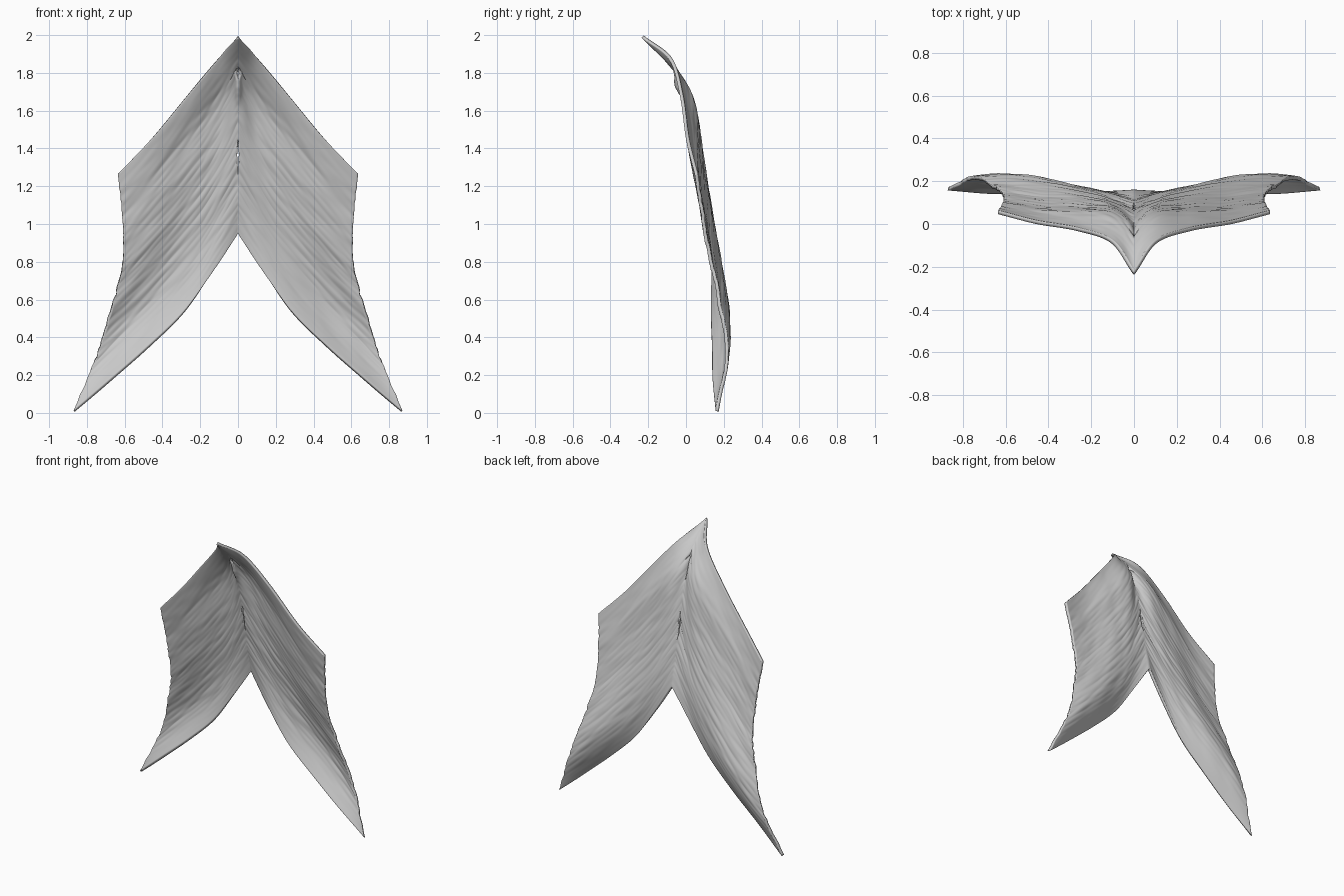
import bpy, bmesh, math
from mathutils import Vector, noise

if "Cube" in bpy.data.objects:
    bpy.data.objects.remove(bpy.data.objects["Cube"])

NU, NV = 90, 130


def spline(points, t):
    """Catmull-Rom through the points, t in 0..1."""
    p = [Vector(q) for q in points]
    p = [2 * p[0] - p[1]] + p + [2 * p[-1] - p[-2]]
    f = t * (len(p) - 3)
    i = min(int(f), len(p) - 4)
    f -= i
    a, b, c, d = p[i:i + 4]
    return 0.5 * (2 * b + (c - a) * f + (2 * a - 5 * b + 4 * c - d) * f * f
                  + (3 * b - a - 3 * c + d) * f ** 3)


# Four border curves of one half
SEAM = [(0, -.23, 1.992), (0, -.045, 1.80), (0, .02, 1.60), (0, .065, 1.38),
        (0, .108, 1.16), (0, .152, .955)]
TOP = [(0, -.23, 1.992), (.10, -.085, 1.88), (.26, -.025, 1.69),
       (.45, .008, 1.46), (.635, .055, 1.265)]
OUTER = [(.635, .055, 1.265), (.612, .09, 1.03), (.61, .132, .80),
         (.665, .18, .57), (.75, .215, .30), (.868, .165, .008)]
LOWER = [(0, .152, .955), (.14, .145, .74), (.29, .14, .53),
         (.48, .145, .345), (.68, .148, .17), (.868, .165, .008)]


def surface(u, v):
    # Coons patch between the borders
    s, o, t, l = spline(SEAM, v), spline(OUTER, v), spline(TOP, u), spline(LOWER, u)
    c = ((1 - u) * (1 - v) * Vector(SEAM[0]) + u * (1 - v) * Vector(TOP[-1])
         + (1 - u) * v * Vector(SEAM[-1]) + u * v * Vector(LOWER[-1]))
    p = (1 - u) * s + u * o + (1 - v) * t + v * l - c
    # Forward swell of the upper panel, cupped lower tip
    p.y -= .02 * math.sin(math.pi * u) * math.sin(math.pi * v ** .7)
    p.y += .05 * math.sin(math.pi * u ** 2) * math.sin(math.pi * v ** 3)
    # Small lip curling forward at the top of the seam
    p.y -= .04 * math.exp(-u * 35) * math.exp(-((v - .27) / .07) ** 2)
    # Streaky fibres running out from the seam
    fade = min(1, 6 * min(v, 1 - v) + .1)
    p.y += fade * (.006 * noise.noise((u * 3, v * 9, 1))
                   + .004 * noise.noise((u * 7, v * 34, 5)))
    # Ragged outer edge and small gaps in the seam
    p.x += .008 * u ** 8 * noise.noise((0, v * 28, 9)) * fade
    p.x += .012 * (1 - u) ** 12 * (math.exp(-((v - .2) / .02) ** 2)
                                   + .4 * math.exp(-((v - .62) / .06) ** 2))
    return p


# Right half of the leaf; the mirror makes the left half
bm = bmesh.new()
grid = [[bm.verts.new(surface(i / NU, j / NV)) for j in range(NV + 1)]
        for i in range(NU + 1)]
for i in range(NU):
    for j in range(NV):
        bm.faces.new((grid[i][j], grid[i][j + 1], grid[i + 1][j + 1], grid[i + 1][j]))
bmesh.ops.recalc_face_normals(bm, faces=bm.faces)
mesh = bpy.data.meshes.new("split_leaf")
bm.to_mesh(mesh)
bm.free()
leaf = bpy.data.objects.new("split_leaf", mesh)
bpy.context.collection.objects.link(leaf)

mirror = leaf.modifiers.new("halves", 'MIRROR')
mirror.use_axis[0] = True
mirror.use_clip = True
mirror.merge_threshold = .0015
solid = leaf.modifiers.new("thickness", 'SOLIDIFY')
solid.thickness = .018
solid.offset = 0

bpy.context.view_layer.objects.active = leaf
leaf.select_set(True)
bpy.ops.object.shade_smooth_by_angle(angle=math.radians(40))
